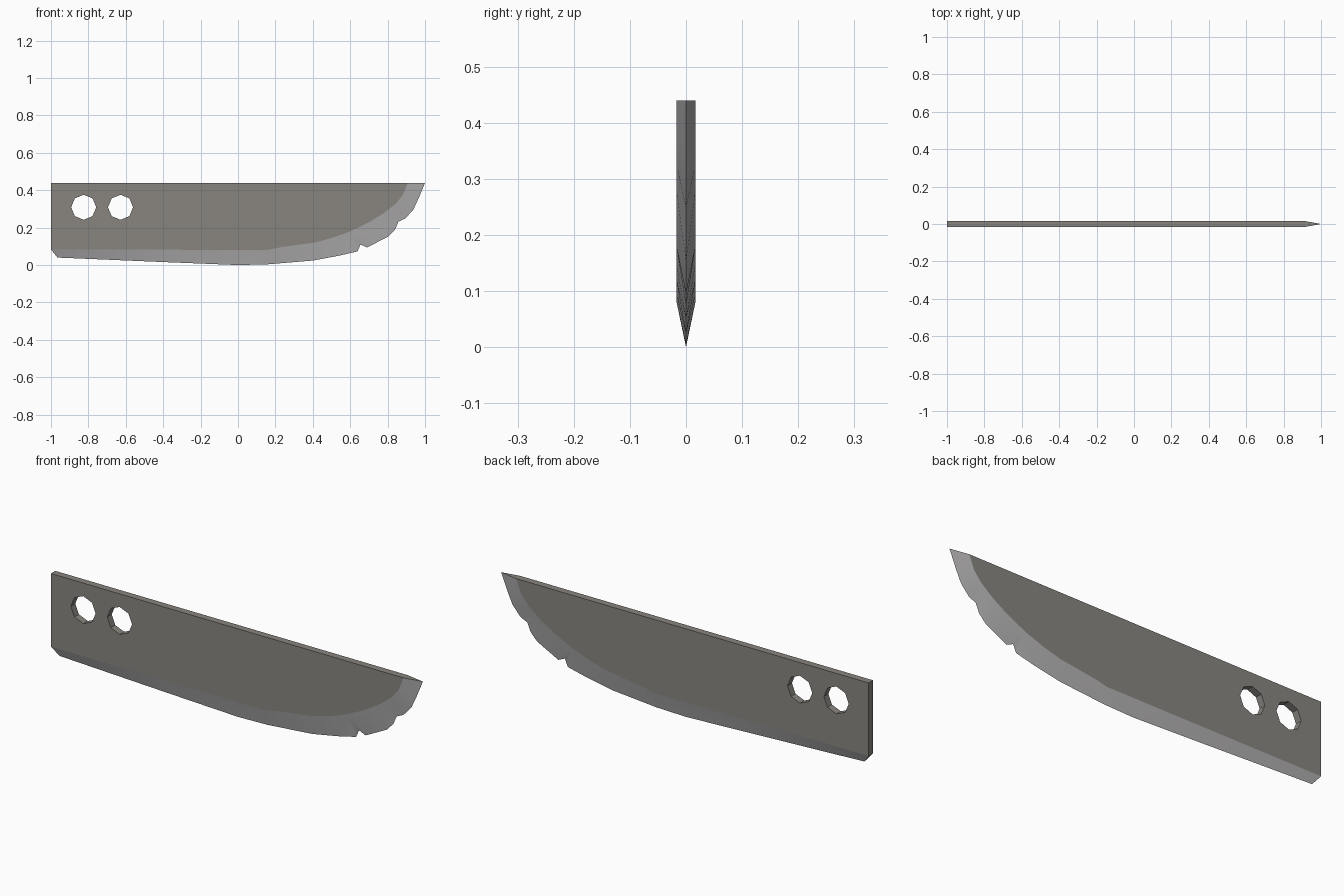
import bpy, bmesh, math
from mathutils import Vector

if "Cube" in bpy.data.objects:
    bpy.data.objects.remove(bpy.data.objects["Cube"])

T = 0.017      # half thickness
TOP = 0.44     # spine height

def material(name, rgb):
    m = bpy.data.materials.new(name)
    m.diffuse_color = (*rgb, 1)
    m.use_nodes = True
    m.node_tree.nodes["Principled BSDF"].inputs["Base Color"].default_value = m.diffuse_color
    return m

# Line where the flat side meets the bevel, heel to tip
inner = [(-1, .083), (-.4, .082), (.16, .081), (.23, .096), (.41, .12), (.51, .147),
         (.6, .18), (.7, .228), (.78, .278), (.84, .325), (.88, .372), (.907, TOP)]
# Cutting edge with chips, heel to tip
outer = [(-.965, .04), (-.4, .016), (-.1, .004), (0, 0), (.16, .004), (.4, .024),
         (.54, .05), (.639, .073), (.655, .11), (.69, .094), (.805, .153), (.84, .19),
         (.858, .232), (.895, .249), (.938, .297), (.965, .355), (1, TOP)]
# Octagonal holes
holes = [[(cx + .067 * math.cos(i * math.pi / 4), .309 + .067 * math.sin(i * math.pi / 4))
          for i in range(8)] for cx in (-.825, -.628)]

bm = bmesh.new()

def verts(points, y):
    return [bm.verts.new((x, y, z)) for x, z in points]

edge = verts(outer, 0)
bevel_faces = []
sides = []
for s in (-1, 1):
    line = verts(inner, s * T)
    back = bm.verts.new((-1, s * T, TOP))
    rings = [verts(h, s * T) for h in holes]
    # Flat side with holes
    edges = []
    for loop in [line + [back]] + rings:
        edges += [bm.edges.new((loop[i - 1], loop[i])) for i in range(len(loop))]
    bmesh.ops.triangle_fill(bm, use_beauty=True, use_dissolve=False, edges=edges,
                            normal=Vector((0, s, 0)))
    # Bevel strip, advancing along whichever line gives the shorter diagonal
    i = j = 0
    while i < len(line) - 1 or j < len(edge) - 1:
        step_in = i < len(line) - 1 and (
            j == len(edge) - 1 or
            (line[i + 1].co - edge[j].co).length < (line[i].co - edge[j + 1].co).length)
        if step_in:
            f = bm.faces.new((line[i], line[i + 1], edge[j]))
            i += 1
        else:
            f = bm.faces.new((line[i], edge[j + 1], edge[j]))
            j += 1
        bevel_faces.append(f)
    sides.append((line, back, rings))

# Spine, tip, back end, heel and hole walls
(la, ba, ra), (lb, bb, rb) = sides
bm.faces.new((ba, la[-1], lb[-1], bb))
bm.faces.new((la[-1], edge[-1], lb[-1]))
bm.faces.new((ba, bb, lb[0], la[0]))
bevel_faces.append(bm.faces.new((la[0], lb[0], edge[0])))
for p, q in zip(ra, rb):
    for k in range(8):
        bm.faces.new((p[k - 1], p[k], q[k], q[k - 1]))

bmesh.ops.recalc_face_normals(bm, faces=bm.faces[:])

# Bright, smooth bevel; every crease against another part stays sharp
for f in bevel_faces:
    f.material_index = 1
    f.smooth = True
bm.normal_update()
for e in bm.edges:
    if len(e.link_faces) == 2:
        a, b = e.link_faces
        on_edge = all(abs(v.co.y) < 1e-5 for v in e.verts)
        e.smooth = not (on_edge or a.material_index != b.material_index
                        or a.normal.angle(b.normal, 0) > math.radians(30))

mesh = bpy.data.meshes.new("blade")
bm.to_mesh(mesh)
bm.free()
mesh.materials.append(material("dark steel", (.25, .235, .215)))
mesh.materials.append(material("sharpened steel", (.45, .44, .445)))
bpy.context.collection.objects.link(bpy.data.objects.new("blade", mesh))
